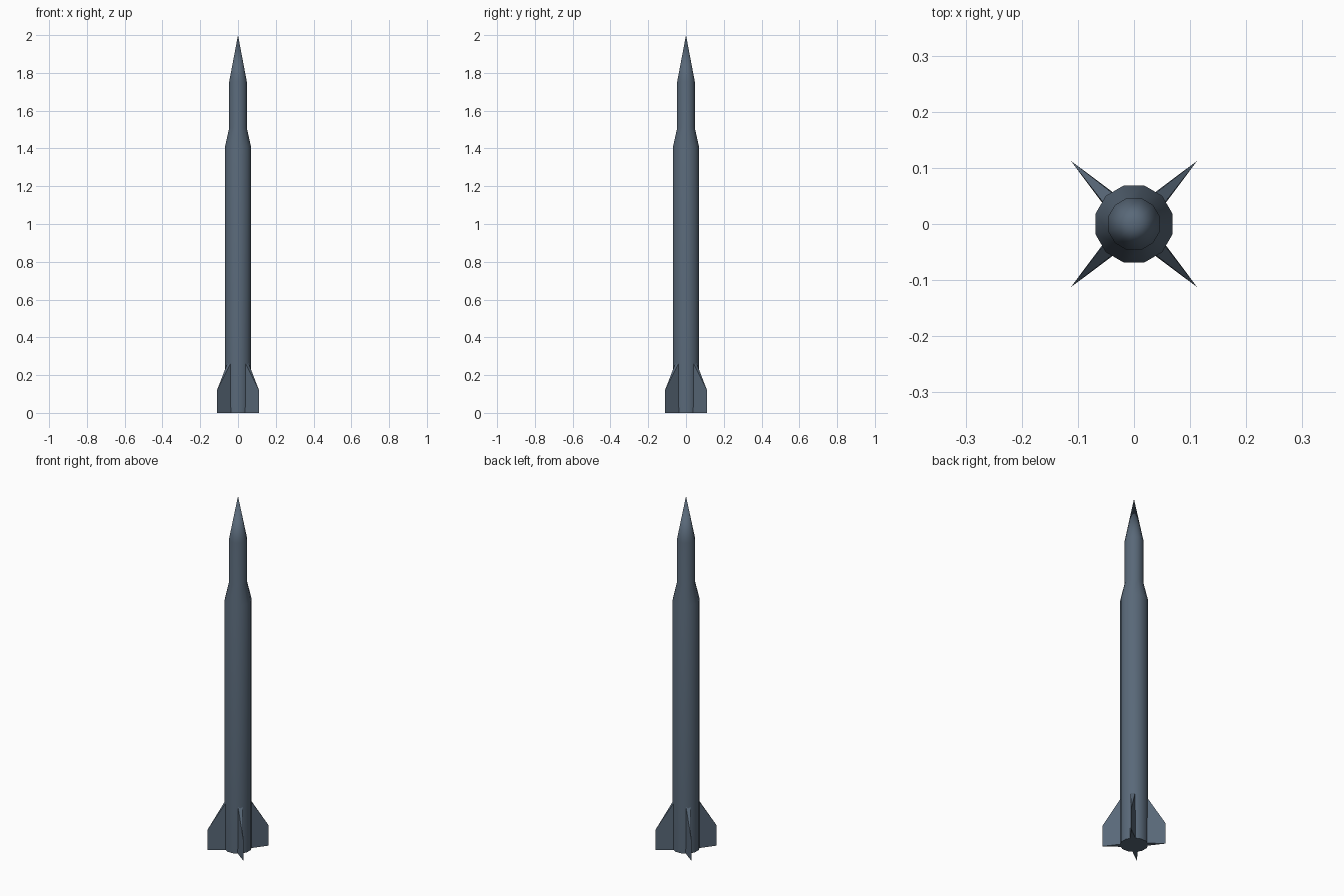
import bpy, bmesh, math

if "Cube" in bpy.data.objects:
    bpy.data.objects.remove(bpy.data.objects["Cube"])

SIDES = 12
paint = bpy.data.materials.new("slate_paint")
paint.diffuse_color = (0.10, 0.14, 0.19, 1)
paint.use_nodes = True
paint.node_tree.nodes["Principled BSDF"].inputs["Base Color"].default_value = paint.diffuse_color


def add_object(name, bm):
    bmesh.ops.recalc_face_normals(bm, faces=bm.faces)
    mesh = bpy.data.meshes.new(name)
    bm.to_mesh(mesh)
    bm.free()
    mesh.materials.append(paint)
    obj = bpy.data.objects.new(name, mesh)
    bpy.context.collection.objects.link(obj)
    return obj


# Body: 12-sided lathe of (radius, height), closed base and pointed nose
profile = [(0.071, 0), (0.071, 1.41), (0.048, 1.51), (0.048, 1.755)]
bm = bmesh.new()
rings = []
for r, z in profile:
    angles = [math.radians(15) + math.tau * i / SIDES for i in range(SIDES)]
    rings.append([bm.verts.new((r * math.cos(a), r * math.sin(a), z)) for a in angles])
tip = bm.verts.new((0, 0, 2))
bm.faces.new(rings[0])
for i in range(SIDES):
    j = (i + 1) % SIDES
    for low, high in zip(rings, rings[1:]):
        bm.faces.new((low[i], low[j], high[j], high[i]))
    bm.faces.new((rings[-1][i], rings[-1][j], tip))
body = add_object("rocket_body", bm)
bpy.context.view_layer.objects.active = body
body.select_set(True)
bpy.ops.object.shade_smooth_by_angle(angle=math.radians(40))


# Fins: wedges tapering to a knife edge, one on each diagonal
def add_fin(name, angle):
    bm = bmesh.new()
    points = [(0.06, -0.0144, 0), (0.06, 0.0144, 0), (0.159, 0, 0),
              (0.06, -0.0125, 0.275), (0.06, 0.0125, 0.275), (0.159, 0, 0.117)]
    v = [bm.verts.new(p) for p in points]
    for face in [(0, 1, 2), (3, 4, 5), (0, 2, 5, 3), (1, 2, 5, 4), (0, 1, 4, 3)]:
        bm.faces.new([v[i] for i in face])
    add_object(name, bm).rotation_euler.z = angle


for k in range(4):
    add_fin(f"tail_fin_{k + 1}", math.radians(45 + 90 * k))
